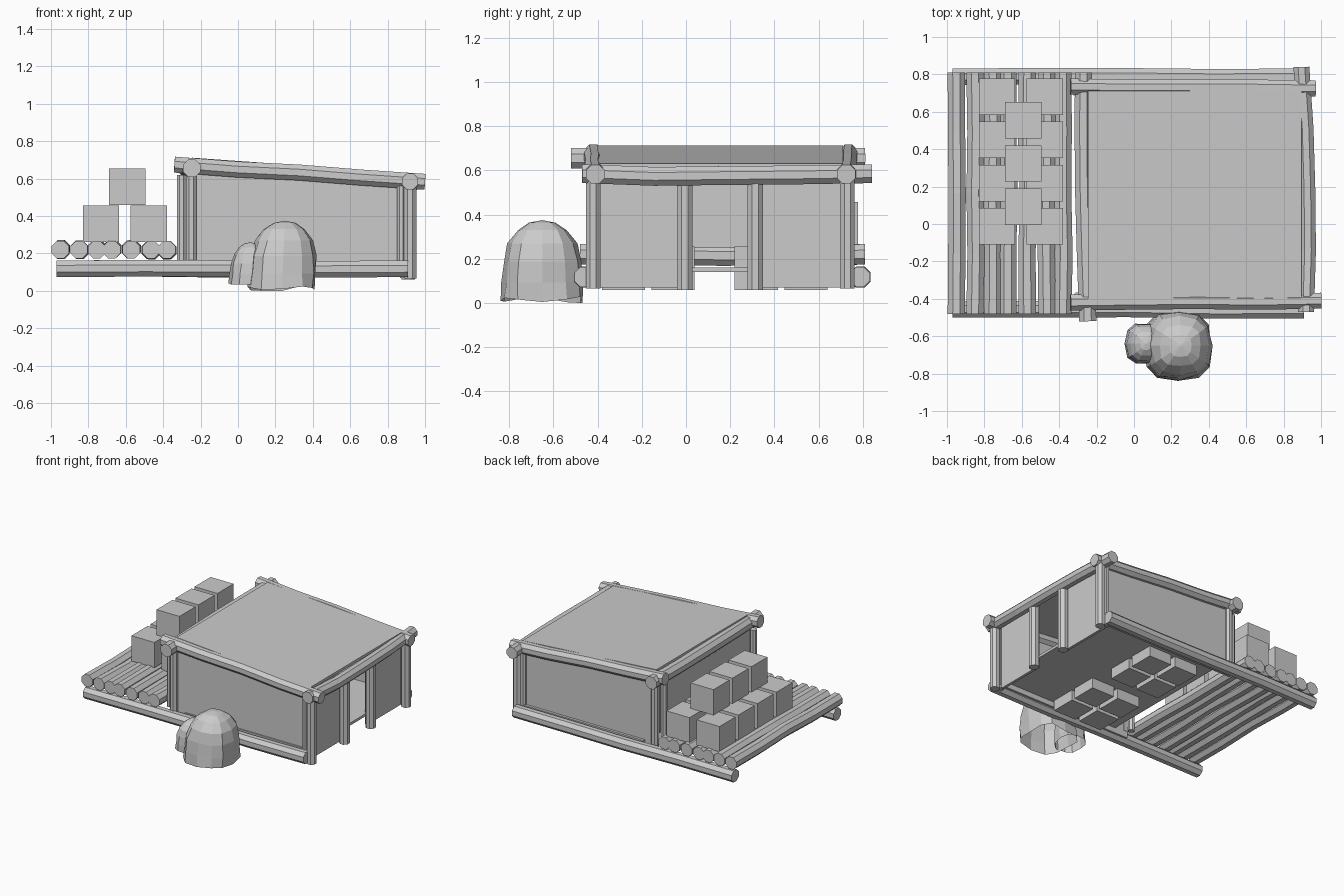
import bpy, bmesh, math, random
from mathutils import Vector

if "Cube" in bpy.data.objects:
    bpy.data.objects.remove(bpy.data.objects["Cube"])

random.seed(4)
mat = bpy.data.materials.new("plain grey")
mat.diffuse_color = (0.6, 0.6, 0.6, 1)
mat.use_nodes = True
mat.node_tree.nodes["Principled BSDF"].inputs["Base Color"].default_value = mat.diffuse_color


def finish(name, bm, recalc=True):
    if recalc:
        bmesh.ops.recalc_face_normals(bm, faces=bm.faces)
    me = bpy.data.meshes.new(name)
    bm.to_mesh(me)
    bm.free()
    me.materials.append(mat)
    ob = bpy.data.objects.new(name, me)
    bpy.context.collection.objects.link(ob)
    return ob


def box(name, x0, x1, y0, y1, z0, z1, slope=0.0):
    """Block whose top may slope along x."""
    bm = bmesh.new()
    bmesh.ops.create_cube(bm, size=1)
    for v in bm.verts:
        c = v.co
        top = c.z > 0
        c.x = x0 if c.x < 0 else x1
        c.y = y0 if c.y < 0 else y1
        c.z = (z1 + slope * (c.x - x0)) if top else z0
    return finish(name, bm)


def log(name, a, b, r, wobble=0.004, bend=(0, 0, 0), sides=8, cuts=4):
    """Eight-sided timber, bowed by bend, with slightly shifted middle rings."""
    a, b = Vector(a), Vector(b)
    d = (b - a).normalized()
    u = d.cross(Vector((0, 0, 1)) if abs(d.z) < 0.9 else Vector((1, 0, 0))).normalized()
    w = d.cross(u)
    bm = bmesh.new()
    rings = []
    for i in range(cuts + 1):
        t = i / cuts
        k = wobble if 0 < i < cuts else 0
        c = a.lerp(b, t) + Vector(bend) * math.sin(math.pi * t)
        c = c + u * random.uniform(-k, k) + w * random.uniform(-k, k)
        ring = []
        for s in range(sides):
            g = 2 * math.pi * (s + 0.5) / sides
            ring.append(bm.verts.new(c + (u * math.cos(g) + w * math.sin(g)) * r))
        rings.append(ring)
    for p, q in zip(rings, rings[1:]):
        for s in range(sides):
            n = (s + 1) % sides
            bm.faces.new((p[s], p[n], q[n], q[s]))
    bm.faces.new(rings[0])
    bm.faces.new(rings[-1])
    return finish(name, bm)


def boulder(name, cx, cy, rx, ry, z0, z1, lean=0.0, sides=12):
    """Squarish dome-shaped rock with a ragged open foot."""
    bm = bmesh.new()
    rings = []
    squash = lambda v: math.copysign(abs(v) ** 0.75, v)
    for i, t in enumerate((0, 0.25, 0.5, 0.72, 0.88, 0.97)):
        k = (1 - t ** 3.6) ** 0.5
        ring = []
        for s in range(sides):
            ang = 2 * math.pi * s / sides
            m = k * random.uniform(0.95, 1.03)
            z = z0 + (z1 - z0) * t + (random.uniform(0, 0.03) if i == 0 else 0)
            ring.append(bm.verts.new((cx + lean * t + rx * m * squash(math.cos(ang)),
                                      cy + ry * m * squash(math.sin(ang)), z)))
        rings.append(ring)
    tip = bm.verts.new((cx + lean, cy, z1))
    for p, q in zip(rings, rings[1:]):
        for s in range(sides):
            n = (s + 1) % sides
            bm.faces.new((p[s], p[n], q[n], q[s]))
    for s in range(sides):
        bm.faces.new((rings[-1][s], rings[-1][(s + 1) % sides], tip))
    return finish(name, bm, False)


# Long base rails
log("front_base_rail", (-0.97, -0.455, 0.118), (0.91, -0.46, 0.118), 0.048)
log("back_base_rail", (-0.97, 0.787, 0.118), (0.90, 0.787, 0.118), 0.048)

# Deck logs
for i, x in enumerate((-0.95, -0.85, -0.755, -0.675, -0.57, -0.465, -0.38)):
    log(f"deck_log_{i}", (x, -0.48, 0.22), (x, 0.81, 0.22), 0.05, 0.006)

# Crates on the deck: two columns of four, three stacked on top
S = 0.195
for i in range(4):
    y = -0.11 + 0.231 * i
    for j, x in enumerate((-0.83, -0.575)):
        box(f"crate_{i}_{j}", x, x + S, y, y + S, 0.262, 0.262 + S)
for i in range(3):
    y = -0.005 + 0.231 * i
    box(f"top_crate_{i}", -0.69, -0.69 + S, y, y + S, 0.459, 0.655)

# Crates inside the house, poking through the floor
for g, (gx, gy) in enumerate(((0.18, 0.43), (0.20, -0.17))):
    for i, sx in enumerate((-0.115, 0.115)):
        for j, sy in enumerate((-0.112, 0.112)):
            x, y = gx + sx, gy + sy
            box(f"inner_crate_{g}_{i}_{j}", x - S / 2, x + S / 2,
                y - S / 2, y + S / 2, 0.06, 0.06 + S)

# House floor and walls
SL = -0.071
box("house_floor", -0.16, 0.88, -0.42, 0.75, 0.14, 0.16)
box("front_wall", -0.27, 0.89, -0.41, -0.395, 0.10, 0.70, SL)
box("back_wall", -0.27, 0.89, 0.715, 0.73, 0.10, 0.70, SL)
box("left_wall", -0.27, -0.255, -0.40, 0.72, 0.25, 0.70)
box("right_wall_front", 0.865, 0.885, -0.39, 0.0, 0.07, 0.58)
box("right_wall_back", 0.865, 0.885, 0.31, 0.72, 0.07, 0.58)

# Sloping roof panel
roof = box("roof", -0.245, 0.895, -0.40, 0.71, 0.692, 0.712)
for v in roof.data.vertices:
    v.co.z += SL * (v.co.x + 0.245)

# Upright posts: corners and doorway
for side, y in (("front", -0.42), ("back", 0.73)):
    yo = y + (0.03 if y < 0 else -0.03)
    log(f"{side}_left_post", (-0.25, y, 0.15), (-0.25, y, 0.66), 0.03, 0, cuts=1)
    log(f"{side}_left_outer_post", (-0.302, yo, 0.165), (-0.302, yo, 0.62), 0.025, 0, cuts=1)
    log(f"{side}_right_post", (0.92, y, 0.065), (0.92, y, 0.57), 0.036, 0, cuts=1)
    log(f"{side}_right_inner_post", (0.872, y, 0.08), (0.872, y, 0.56), 0.025, 0, cuts=1)
for i, y in enumerate((-0.005, 0.313)):
    log(f"door_post_{i}", (0.91, y, 0.06), (0.91, y, 0.57), 0.038, 0, cuts=1)

# Roof frame logs, overlapping at the corners
log("front_roof_log", (-0.34, -0.42, 0.675), (1.0, -0.41, 0.583), 0.046)
log("back_roof_log", (-0.34, 0.735, 0.675), (0.97, 0.725, 0.583), 0.046)
log("left_roof_log", (-0.247, -0.52, 0.655), (-0.27, 0.81, 0.655), 0.05, bend=(-0.012, 0, 0))
log("right_roof_log", (0.92, -0.47, 0.585), (0.895, 0.84, 0.585), 0.046, bend=(0.018, 0, -0.012))

# Two-lobed boulder beside the front rail
boulder("large_boulder", 0.235, -0.65, 0.183, 0.188, 0.0, 0.375, 0.015)
boulder("small_boulder", 0.045, -0.64, 0.095, 0.11, 0.03, 0.26, 0.02, 10)
